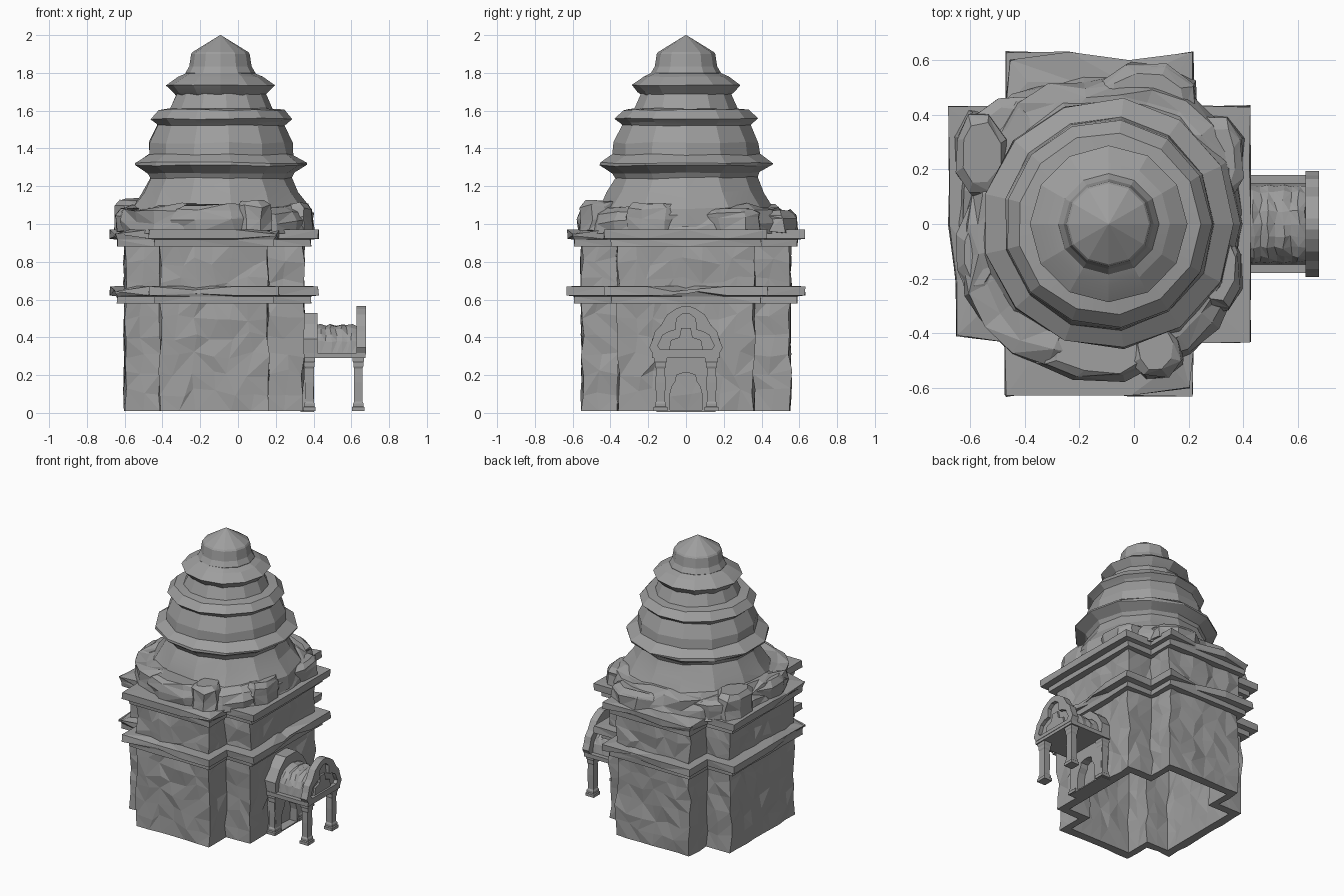
import bpy, bmesh, random
from math import sin, cos, pi, ceil
from mathutils import Vector

if "Cube" in bpy.data.objects:
    bpy.data.objects.remove(bpy.data.objects["Cube"])

random.seed(7)
stone = bpy.data.materials.new("grey_stone")
stone.diffuse_color = (0.34, 0.34, 0.34, 1)
stone.use_nodes = True
stone.node_tree.nodes["Principled BSDF"].inputs["Base Color"].default_value = stone.diffuse_color


def jit(a):
    return random.uniform(-a, a)


def loft(name, rings, cap0=True, cap1=True, cyclic=False, tri=False):
    """Skin a list of closed rings of points, with optional end caps."""
    bm = bmesh.new()
    vs = [[bm.verts.new(p) for p in r] for r in rings]
    n = len(rings[0])
    pairs = list(zip(vs, vs[1:]))
    if cyclic:
        pairs.append((vs[-1], vs[0]))
    for a, b in pairs:
        for i in range(n):
            j = (i + 1) % n
            if not tri:
                bm.faces.new((a[i], a[j], b[j], b[i]))
            elif random.random() < 0.5:
                bm.faces.new((a[i], a[j], b[j]))
                bm.faces.new((a[i], b[j], b[i]))
            else:
                bm.faces.new((a[i], a[j], b[i]))
                bm.faces.new((a[j], b[j], b[i]))
    if cap0 and not cyclic:
        bm.faces.new(vs[0][::-1])
    if cap1 and not cyclic:
        bm.faces.new(vs[-1])
    bmesh.ops.recalc_face_normals(bm, faces=bm.faces)
    me = bpy.data.meshes.new(name)
    bm.to_mesh(me)
    bm.free()
    me.materials.append(stone)
    ob = bpy.data.objects.new(name, me)
    bpy.context.collection.objects.link(ob)
    return ob


def prism_x(name, outline, x0, x1):
    """Extrude a (y, z) outline along x."""
    return loft(name, [[(x, y, z) for y, z in outline] for x in (x0, x1)])


def box_ring(x, y, z, hx, hy):
    return [(x + sx * hx, y + sy * hy, z) for sx, sy in ((-1, -1), (1, -1), (1, 1), (-1, 1))]


# ---- cross-shaped plan shared by walls and cornices ----
CX, AX, AY, BX, BY = -0.127, 0.472, 0.36, 0.285, 0.55


def cross(off, z, wobble=0.0, step=0.1, zw=0.0):
    ax, ay, bx, by = AX + off, AY + off * 0.9, BX + off * 0.75, BY + off
    q = [(ax, -ay), (ax, ay), (bx, ay), (bx, by), (-bx, by), (-bx, ay),
         (-ax, ay), (-ax, -ay), (-bx, -ay), (-bx, -by), (bx, -by), (bx, -ay)]
    lens = [2 * AY, AX - BX, BY - AY, 2 * BX, BY - AY, AX - BX] * 2
    pts = []
    for i in range(12):
        a, b = Vector(q[i]), Vector(q[(i + 1) % 12])
        n = max(1, ceil(lens[i] / step))
        for k in range(n):
            p = a.lerp(b, k / n)
            if k:
                p += (b - a).normalized() * jit(zw)
            pts.append((CX + p.x + jit(wobble), p.y + jit(wobble), z + jit(zw)))
    return pts


# Hollow rough stone walls, open underneath
wall = [cross(-0.06, 0.9 - 0.11 * k, 0.008, zw=0.02) for k in range(8)]
wall += [cross(-0.06, 0.01), cross(0, 0.01, 0.006)]
wall += [cross(0, 0.01 + 0.099 * k, 0.011, zw=0.025 if k < 9 else 0) for k in range(1, 10)]
loft("stone_walls", wall, cap0=True, cap1=False, tri=True)

# Two stepped cornice bands, with a few worn spots
for name, z, solid in (("lower_cornice", 0.58, False), ("upper_cornice", 0.88, True)):
    prof = [(-0.03, z), (0.04, z), (0.04, z + 0.037), (0.08, z + 0.042),
            (0.08, z + 0.09), (-0.03, z + 0.092)]
    rings = [cross(o, zz, 0.004 if o > 0 else 0, 0.2) for o, zz in prof]
    for _ in range(5):
        i = random.randrange(len(rings[0]))
        for r in (3, 4):
            x, y, zz = rings[r][i]
            rings[r][i] = (CX + (x - CX) * 0.95, y * 0.95, z + 0.062 + jit(0.015))
    loft(name, rings, cap0=solid, cap1=solid, cyclic=not solid, tri=True)


# ---- crumbled roof base ----
def lump_ring(s, z, n=26, j=0.0, jz=0.0):
    out = []
    for i in range(n):
        t = 2 * pi * i / n
        c, d = cos(t), sin(t)
        r = s * (abs(c / 0.52) ** 2.8 + abs(d / 0.54) ** 2.8) ** (-1 / 2.8) * (1 + jit(j))
        out.append((-0.12 + r * c, r * d, z + jit(jz)))
    return out


loft("crumbled_roof_base", [lump_ring(1.0, 0.95, j=0.03), lump_ring(0.98, 1.01, j=0.035, jz=0.015),
                            lump_ring(0.95, 1.065, j=0.04, jz=0.025),
                            lump_ring(0.86, 1.09, j=0.04, jz=0.025), lump_ring(0.7, 1.10)], tri=True)


# Broken chunks on the ledge, rough polygons
def chunk(name, x, y, hx, hy, top):
    rings = []
    for z, s in ((0.96, 1), (1.03, 1.02), (top - 0.025, 0.95), (top, 0.72)):
        rings.append([(x + hx * s * cos(t) * 1.1 + jit(0.012), y + hy * s * sin(t) * 1.1 + jit(0.012),
                       z + jit(0.01)) for t in (2 * pi * (i + 0.5) / 8 for i in range(8))])
    loft(name, rings, tri=True)


for i, b in enumerate(((-0.12, -0.46, 0.22, 0.11, 1.10), (0.08, -0.46, 0.09, 0.1, 1.12),
                       (-0.56, 0.26, 0.09, 0.15, 1.13), (-0.57, -0.1, 0.08, 0.16, 1.08),
                       (0.05, 0.47, 0.17, 0.11, 1.07), (0.31, 0.24, 0.09, 0.15, 1.08),
                       (0.31, -0.17, 0.08, 0.14, 1.11), (-0.45, 0.34, 0.13, 0.12, 1.09))):
    chunk(f"broken_chunk_{i}", *b)


# ---- tiered tower roof, turned around its own axis ----
def turned(name, prof, n, j):
    rings = []
    for r, z in prof:
        rings.append([(-0.093 + r * (1 + jit(j)) * cos(2 * pi * i / n),
                       r * (1 + jit(j)) * sin(2 * pi * i / n), z + jit(j * 0.4)) for i in range(n)])
    ob = loft(name, rings, tri=j > 0.02)
    bpy.context.view_layer.objects.active = ob
    ob.select_set(True)
    bpy.ops.object.shade_smooth_by_angle(angle=0.2)
    ob.select_set(False)


turned("roof_skirt", [(0.5, 0.98), (0.475, 1.08), (0.42, 1.17), (0.375, 1.255)], 13, 0.025)
turned("roof_tier_1", [(0.375, 1.235), (0.395, 1.27), (0.46, 1.31), (0.46, 1.325),
                       (0.39, 1.368), (0.385, 1.43), (0.335, 1.535)], 13, 0.015)
turned("roof_tier_2", [(0.335, 1.515), (0.355, 1.535), (0.38, 1.557),
                       (0.335, 1.605), (0.275, 1.612), (0.235, 1.70)], 13, 0.01)
turned("roof_tier_3", [(0.235, 1.68), (0.255, 1.7), (0.288, 1.735), (0.225, 1.78), (0.18, 1.80)], 12, 0.006)
turned("roof_cap", [(0.175, 1.77), (0.185, 1.80), (0.165, 1.835), (0.155, 1.90), (0.148, 1.91),
                    (0.002, 2.0)], 12, 0.0)


# ---- entrance porch on the +x side ----
def mirrored(half):
    """Complete a half outline (y >= 0, bottom to top) to a closed one."""
    return half + [(-y, z) for y, z in reversed(half)]


def frame(name, outer, inner, x0, x1):
    """Ring-shaped plate between two outlines."""
    rings = [[(x, y, z) for y, z in o] for x, o in ((x0, outer), (x1, outer), (x1, inner), (x0, inner))]
    return loft(name, rings, cyclic=True)


# Door surround with scalloped opening, standing on the ground
inner = mirrored([(0.085, 0.014), (0.085, 0.1), (0.075, 0.14), (0.055, 0.17), (0.05, 0.2), (0.02, 0.21)])
outer = mirrored([(0.155, 0.006), (0.15, 0.1), (0.155, 0.2), (0.15, 0.3), (0.1, 0.3), (0.02, 0.3)])
frame("door_surround", outer, inner, 0.33, 0.402)

# Pillars with stepped feet and capitals
for x, tag in ((0.637, "front"), (0.378, "rear")):
    for s in (-1, 1):
        prof = [(0.036, 0.01), (0.036, 0.03), (0.03, 0.035), (0.03, 0.05), (0.024, 0.06), (0.026, 0.16),
                (0.024, 0.235), (0.029, 0.245), (0.029, 0.265), (0.034, 0.275), (0.034, 0.295)]
        loft(f"{tag}_pillar_{'left' if s < 0 else 'right'}",
             [box_ring(x, s * 0.135, z, h * 0.9, h) for h, z in prof])

# Porch slab and the vault block against the wall
loft("porch_slab", [box_ring(0.507, 0, z, 0.168, 0.18) for z in (0.29, 0.318)])
prism_x("rear_vault_block", mirrored([(0.175, 0.3), (0.18, 0.39), (0.13, 0.47), (0.06, 0.53)]), 0.33, 0.42)

# Ribbed, weathered barrel vault
vault = []
for k in range(9):
    s = 1.0 if k % 2 else 0.95
    ring = [(0.41 + 0.0275 * k + jit(0.006), 0.15 * s * cos(pi * i / 10) + jit(0.004),
             0.32 + 0.15 * s * sin(pi * i / 10) ** 0.8 + jit(0.005)) for i in range(11)]
    ring[0] = (ring[0][0], 0.15, 0.31)
    ring[-1] = (ring[-1][0], -0.15, 0.31)
    vault.append(ring)
loft("porch_vault", vault, tri=True)

# Lobed gable with raised border around a trefoil recess
g_out = mirrored([(0.175, 0.31), (0.195, 0.345), (0.178, 0.385), (0.165, 0.43), (0.135, 0.46),
                  (0.1, 0.52), (0.055, 0.55), (0.02, 0.565)])
g_in = mirrored([(0.135, 0.335), (0.15, 0.355), (0.135, 0.385), (0.125, 0.41), (0.09, 0.43),
                 (0.055, 0.44), (0.05, 0.5), (0.018, 0.525)])
prism_x("gable_panel", g_out, 0.628, 0.652)
frame("gable_border", g_out, g_in, 0.65, 0.678)
prism_x("gable_relief", mirrored([(0.09, 0.335), (0.08, 0.385), (0.035, 0.4), (0.025, 0.45)]), 0.65, 0.665)
